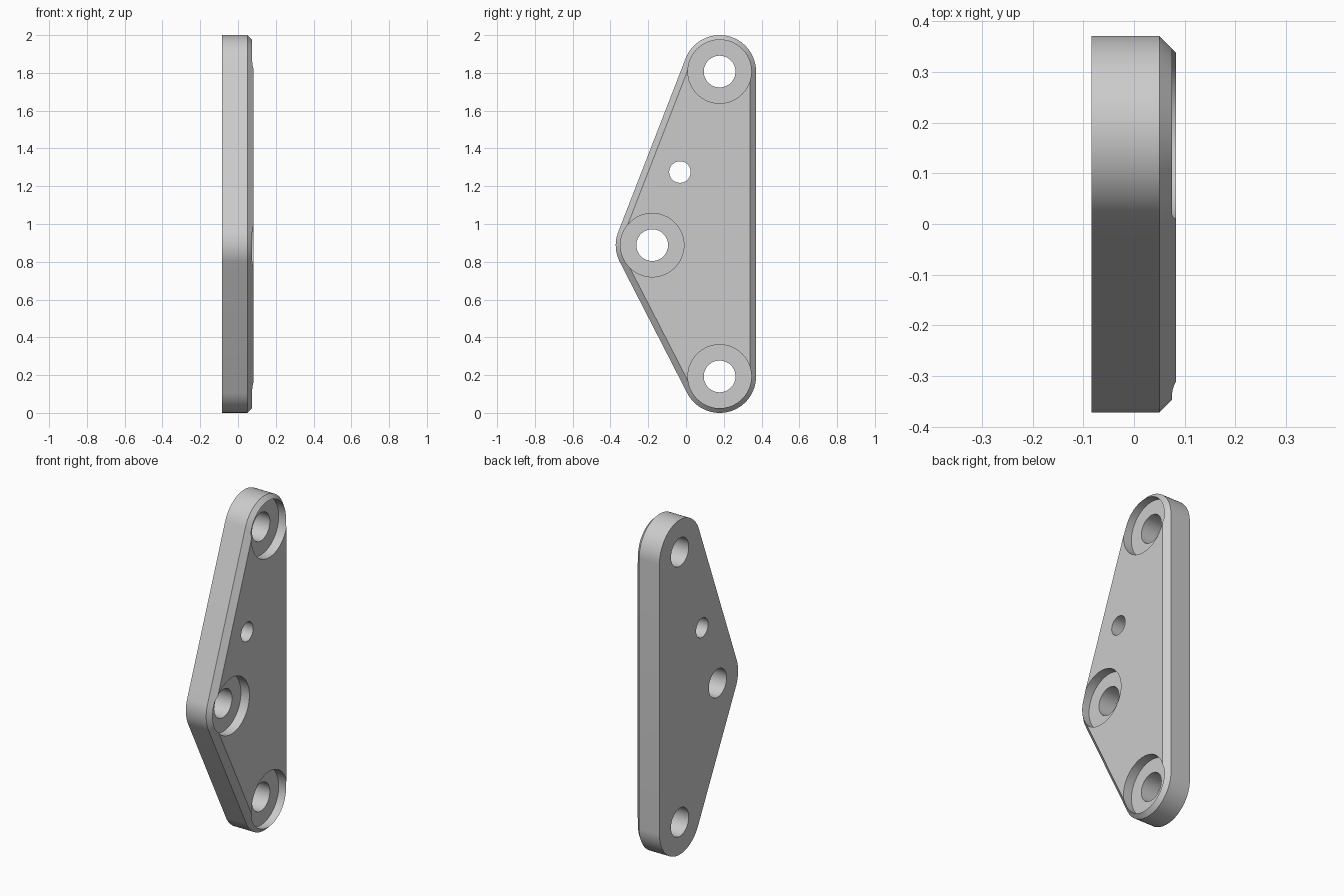
import bpy, bmesh, math
from mathutils import Vector

cube = bpy.data.objects.get("Cube")
if cube:
    bpy.data.objects.remove(cube, do_unlink=True)

# Dimensions
BACK, SHOULDER, FACE = -0.084, 0.05, 0.083
CORNER_R, CHAMFER = 0.193, 0.033
BORE_R, BORE_DEPTH, HOLE_R, PILOT_R = 0.168, 0.056, 0.084, 0.057
CORNERS = [Vector((0.178, 0.193)), Vector((0.178, 1.807)), Vector((-0.179, 0.888))]
PILOT = Vector((-0.032, 1.275))

grey = bpy.data.materials.new("light_grey")
grey.use_nodes = True
colour = (0.6, 0.6, 0.6, 1)
grey.diffuse_color = colour
grey.node_tree.nodes["Principled BSDF"].inputs["Base Color"].default_value = colour


def outline(radius, steps=32):
    """Rounded triangle around the corner centres, as (y, z) points."""
    points = []
    n = len(CORNERS)
    normals = []
    for i in range(n):
        d = CORNERS[(i + 1) % n] - CORNERS[i]
        normals.append(math.atan2(d.y, d.x) - math.pi / 2)
    for i in range(n):
        start = normals[i - 1]
        sweep = (normals[i] - start) % (2 * math.pi)
        for k in range(steps + 1):
            a = start + sweep * k / steps
            points.append(CORNERS[i] + radius * Vector((math.cos(a), math.sin(a))))
    return points


def circle(centre, radius, steps=64):
    return [centre + radius * Vector((math.cos(a), math.sin(a)))
            for a in (2 * math.pi * k / steps for k in range(steps))]


def loft(name, sections):
    """Solid skinned through (x, loop) sections with capped ends."""
    bm = bmesh.new()
    rings = [[bm.verts.new((x, p.x, p.y)) for p in loop] for x, loop in sections]
    for a, b in zip(rings, rings[1:]):
        for i in range(len(a)):
            j = (i + 1) % len(a)
            bm.faces.new((a[i], a[j], b[j], b[i]))
    bm.faces.new(rings[0][::-1])
    bm.faces.new(rings[-1])
    bmesh.ops.recalc_face_normals(bm, faces=bm.faces)
    mesh = bpy.data.meshes.new(name)
    bm.to_mesh(mesh)
    bm.free()
    mesh.materials.append(grey)
    obj = bpy.data.objects.new(name, mesh)
    bpy.context.collection.objects.link(obj)
    return obj


# Plate with one chamfered side
plate = loft("bracket_plate", [
    (BACK, outline(CORNER_R)),
    (SHOULDER, outline(CORNER_R)),
    (FACE, outline(CORNER_R - CHAMFER)),
])

# Stepped cutters for the counterbored holes, plain one for the pilot hole
floor = FACE - BORE_DEPTH
cutters = [loft("counterbore_cutter", [
    (BACK - 0.1, circle(c, HOLE_R)), (floor, circle(c, HOLE_R)),
    (floor, circle(c, BORE_R)), (FACE + 0.1, circle(c, BORE_R))]) for c in CORNERS]
cutters.append(loft("pilot_cutter", [
    (BACK - 0.1, circle(PILOT, PILOT_R)), (FACE + 0.1, circle(PILOT, PILOT_R))]))

bpy.ops.object.select_all(action="DESELECT")
plate.select_set(True)
bpy.context.view_layer.objects.active = plate
for cutter in cutters:
    cutter.hide_render = True
    mod = plate.modifiers.new("hole", "BOOLEAN")
    mod.operation, mod.solver, mod.object = "DIFFERENCE", "EXACT", cutter
    bpy.ops.object.modifier_apply(modifier=mod.name)
    bpy.data.objects.remove(cutter, do_unlink=True)

bpy.ops.object.shade_smooth_by_angle(angle=math.radians(30))
